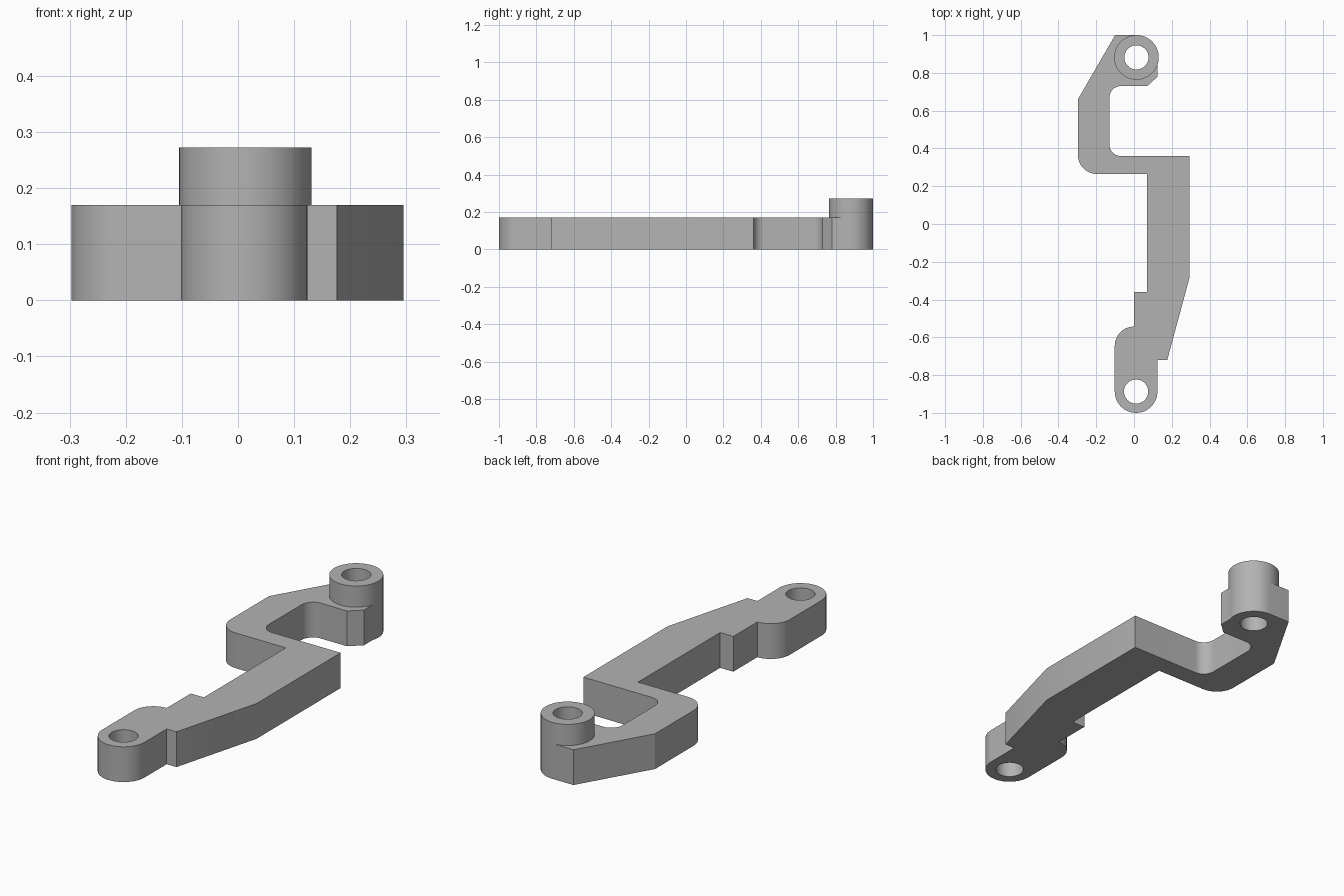
import bpy, bmesh, math

if "Cube" in bpy.data.objects:
    bpy.data.objects.remove(bpy.data.objects["Cube"])

PLATE_TOP, BOSS_TOP = 0.17, 0.272
BACK, FRONT = (0.013, 0.882), (0.011, -0.887)   # pivot centres
BOSS_R, END_R, HOLE_R = 0.118, 0.113, 0.064

grey = bpy.data.materials.new("plain grey")
grey.use_nodes = True
colour = (0.45, 0.45, 0.45, 1)
grey.diffuse_color = colour
grey.node_tree.nodes["Principled BSDF"].inputs["Base Color"].default_value = colour


def arc(centre, r, start, end, steps=12):
    """Points on an arc, angles in degrees."""
    angles = [math.radians(start + (end - start) * i / steps) for i in range(steps + 1)]
    return [(centre[0] + r * math.cos(a), centre[1] + r * math.sin(a)) for a in angles]


def circle(centre, r, steps=48):
    return arc(centre, r, 0, 360, steps)[:-1]


def extrude_profile(name, loops, z0, z1):
    """Fill an outline with holes and raise it into a solid."""
    bm = bmesh.new()
    edges = []
    for loop in loops:
        verts = [bm.verts.new((x, y, z0)) for x, y in loop]
        edges += [bm.edges.new((v, verts[i - 1])) for i, v in enumerate(verts)]
    bmesh.ops.triangle_fill(bm, use_beauty=True, edges=edges)
    raised = bmesh.ops.extrude_face_region(bm, geom=bm.faces[:], use_keep_orig=True)
    top = [g for g in raised["geom"] if isinstance(g, bmesh.types.BMVert)]
    bmesh.ops.translate(bm, verts=top, vec=(0, 0, z1 - z0))
    bmesh.ops.recalc_face_normals(bm, faces=bm.faces[:])
    mesh = bpy.data.meshes.new(name)
    bm.to_mesh(mesh)
    bm.free()
    mesh.materials.append(grey)
    obj = bpy.data.objects.new(name, mesh)
    bpy.context.collection.objects.link(obj)
    bpy.ops.object.select_all(action="DESELECT")
    obj.select_set(True)
    bpy.context.view_layer.objects.active = obj
    bpy.ops.object.shade_smooth_by_angle(angle=math.radians(25))
    return obj


# Crooked arm outline, clockwise from the back corner
outline = [(-0.1, 1.0)]
outline += arc(BACK, BOSS_R, 90, -18, 18)                  # round back end
outline += [(0.125, 0.78), (0.07, 0.73)]
outline += arc((-0.07, 0.67), 0.06, 90, 180)               # inner hook corners
outline += arc((-0.07, 0.42), 0.06, 180, 270)
outline += [(0.295, 0.36), (0.295, -0.28), (0.176, -0.72), (0.124, -0.72)]
outline += arc(FRONT, END_R, 0, -180, 24)                  # round front end
outline += arc((0.0, -0.645), 0.102, 180, 90)              # front shoulder
outline += [(0.0, -0.36), (0.07, -0.36), (0.07, 0.265)]
outline += arc((-0.197, 0.365), 0.1, 270, 180)             # outer hook corner
outline += [(-0.297, 0.66)]

extrude_profile("lever_arm", [outline, circle(BACK, HOLE_R), circle(FRONT, HOLE_R)],
                0, PLATE_TOP)

# Raised collar around the back hole
extrude_profile("back_collar", [circle(BACK, BOSS_R, 60), circle(BACK, HOLE_R)],
                PLATE_TOP, BOSS_TOP)
